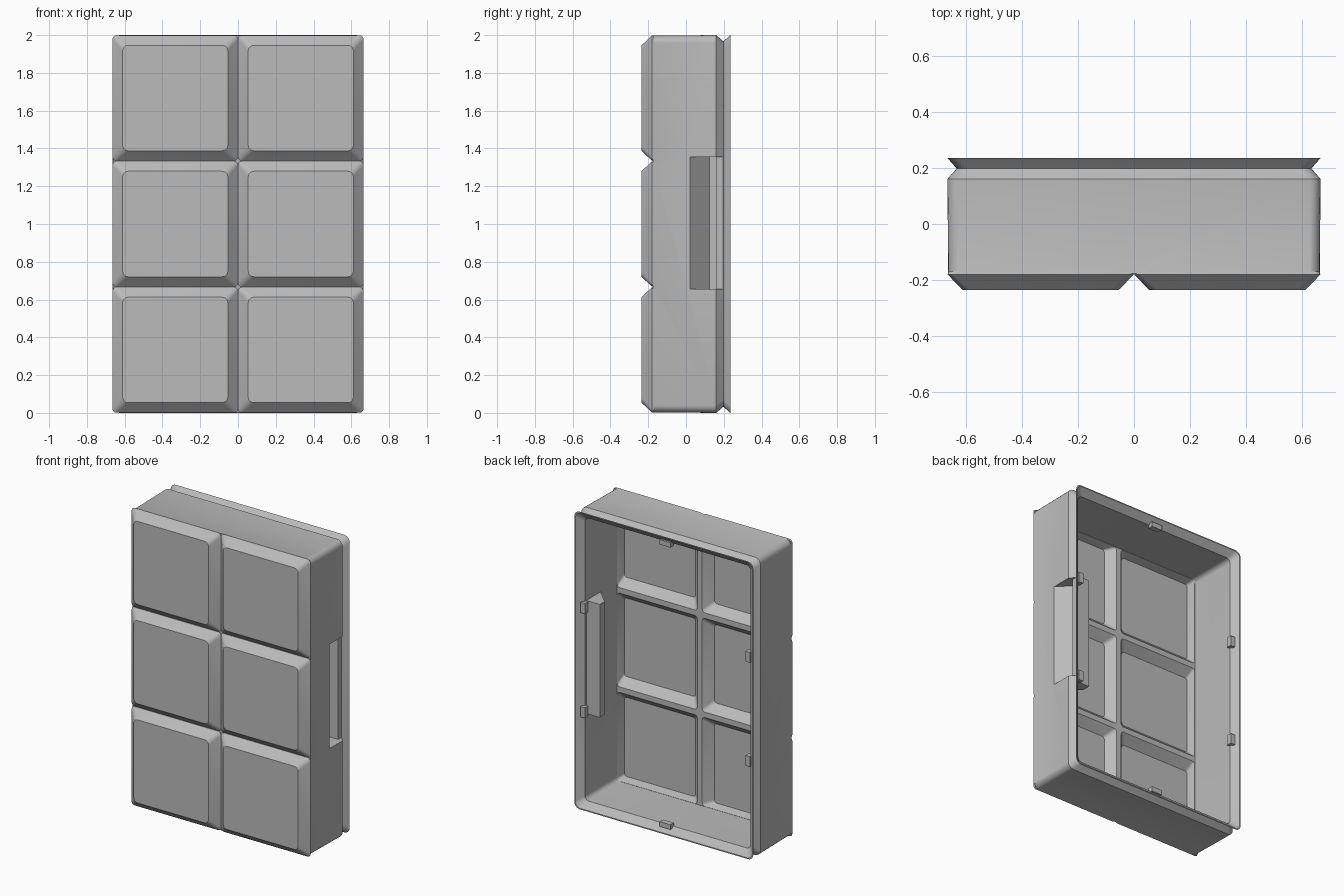
import bpy, bmesh
from math import cos, sin, pi, radians

cube = bpy.data.objects.get("Cube")
if cube:
    bpy.data.objects.remove(cube, do_unlink=True)

W, H = 0.665, 2.0          # half width and full height
FRONT, BACK = -0.235, 0.235

grey = bpy.data.materials.new("plain_grey")
grey.use_nodes = True
grey.diffuse_color = (0.5, 0.5, 0.5, 1)
grey.node_tree.nodes["Principled BSDF"].inputs["Base Color"].default_value = (0.5, 0.5, 0.5, 1)


def rounded_rect(x0, x1, z0, z1, y, r, steps=5):
    """Corner points of a rounded rectangle facing the front."""
    pts = []
    corners = [(x1 - r, z1 - r), (x0 + r, z1 - r), (x0 + r, z0 + r), (x1 - r, z0 + r)]
    for i, (cx, cz) in enumerate(corners):
        for k in range(steps + 1):
            a = pi / 2 * (i + k / steps)
            pts.append((cx + r * cos(a), y, cz + r * sin(a)))
    return pts


def add_loft(bm, rings):
    """Closed solid through a list of matching rings."""
    loops = [[bm.verts.new(p) for p in ring] for ring in rings]
    n = len(loops[0])
    for a, b in zip(loops, loops[1:]):
        for i in range(n):
            j = (i + 1) % n
            bm.faces.new((a[i], a[j], b[j], b[i]))
    bm.faces.new(loops[0][::-1])
    bm.faces.new(loops[-1])


def make(name, lofts):
    bm = bmesh.new()
    for rings in lofts:
        add_loft(bm, rings)
    bmesh.ops.recalc_face_normals(bm, faces=bm.faces)
    mesh = bpy.data.meshes.new(name)
    bm.to_mesh(mesh)
    bm.free()
    mesh.materials.append(grey)
    obj = bpy.data.objects.new(name, mesh)
    bpy.context.collection.objects.link(obj)
    return obj


def frame(inset, y, r):
    return rounded_rect(-W + inset, W - inset, inset, H - inset, y, r)


def prism(points, z0, z1):
    return [[(x, y, z) for x, y in points] for z in (z0, z1)]


def box(x0, x1, y0, y1, z0, z1):
    return prism([(x0, y0), (x1, y0), (x1, y1), (x0, y1)], z0, z1)


def combine(target, other, operation):
    mod = target.modifiers.new(operation, 'BOOLEAN')
    mod.operation, mod.solver, mod.object = operation, 'EXACT', other
    bpy.context.view_layer.objects.active = target
    bpy.ops.object.modifier_apply(modifier=mod.name)
    bpy.data.objects.remove(other, do_unlink=True)


# Outer body with a V groove just ahead of the flared back rim
case = make("case_shell", [[frame(0.003, -0.176, 0.04), frame(0, 0.16, 0.04),
                            frame(0.033, 0.198, 0.04), frame(0, BACK, 0.04)]])

# Six bevelled front panels and the matching pockets behind them
panels, pockets = [], []
cell = H / 3
for side in (-1, 1):
    for row in range(3):
        z0, z1 = row * cell, (row + 1) * cell
        cx = side * W / 2
        hx, cz = W / 2, (z0 + z1) / 2
        panels.append([
            rounded_rect(cx - hx + g, cx + hx - g, z0 + g, z1 - g, y, r)
            for g, y, r in ((0.004, -0.17, 0.02), (0.001, -0.18, 0.02), (0.054, FRONT, 0.03))])
        # Insets differ between wall sides and rib sides
        rings = []
        for rib, wall, y in ((0.013, 0.05, -0.14), (0.07, 0.065, -0.202)):
            left, right = (wall, rib) if side < 0 else (rib, wall)
            low = wall if row == 0 else rib
            high = wall if row == 2 else rib
            rings.append(rounded_rect(cx - hx + left, cx + hx - right,
                                      z0 + low, z1 - high, y, 0.02))
        pockets.append(rings)
combine(case, make("front_panels", panels), 'UNION')

# Hollow interior, flaring out at the rim
combine(case, make("cavity", [[frame(0.05, -0.146, 0.03), frame(0.05, 0.195, 0.03),
                               frame(0.002, 0.24, 0.04)]]), 'DIFFERENCE')
combine(case, make("panel_pockets", pockets), 'DIFFERENCE')

# Finger recess in the left wall, with its housing inside
housing = [(0.64, 0.003), (0.515, 0.128), (0.515, 0.18), (0.64, 0.18)]
combine(case, make("recess_housing", [prism(housing, 0.625, 1.385)]), 'UNION')
recess = [(0.70, -0.015), (0.56, 0.125), (0.56, 0.16),
          (0.633, 0.16), (0.633, 0.196), (0.70, 0.196)]
combine(case, make("recess_cut", [prism(recess, 0.655, 1.355)]), 'DIFFERENCE')

# Small tabs round the inside of the rim
tabs = []
for z in (0.65, 1.35):
    for s in (-1, 1):
        x0, x1 = sorted((s * 0.597, s * 0.63))
        tabs.append(box(x0, x1, 0.186, 0.222, z - 0.035, z + 0.035))
for z0 in (0.036, H - 0.069):
    tabs.append(box(-0.04, 0.04, 0.186, 0.222, z0, z0 + 0.033))
combine(case, make("rim_tabs", tabs), 'UNION')

bpy.ops.object.select_all(action='DESELECT')
case.select_set(True)
bpy.context.view_layer.objects.active = case
bpy.ops.object.shade_smooth_by_angle(angle=radians(25))
